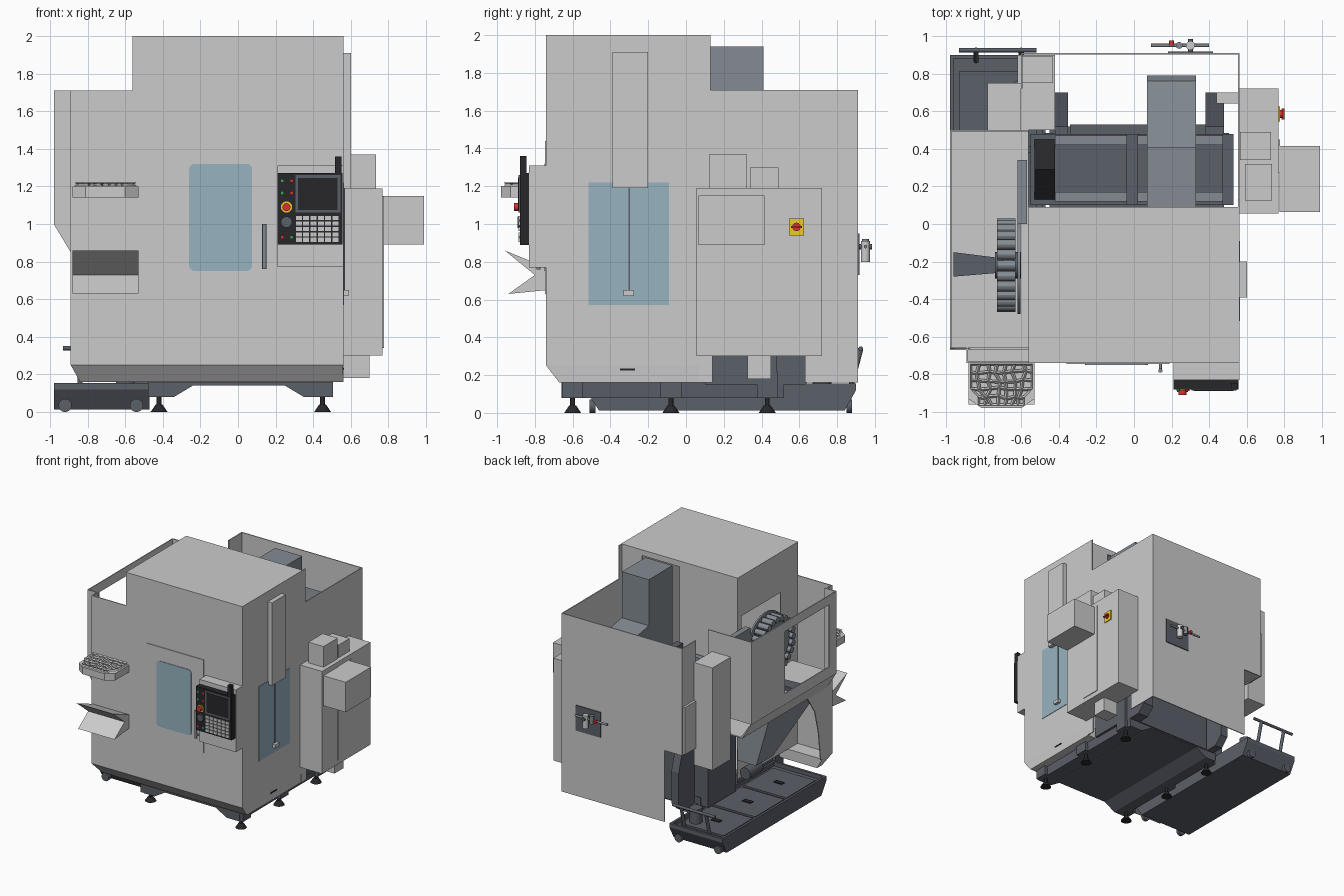
import bpy, bmesh, math, random
from mathutils import Vector

if "Cube" in bpy.data.objects:
    bpy.data.objects.remove(bpy.data.objects["Cube"])
random.seed(4)

def mat(name, *rgb):
    m = bpy.data.materials.new(name)
    m.diffuse_color = (*rgb, 1)
    m.use_nodes = True
    m.node_tree.nodes["Principled BSDF"].inputs["Base Color"].default_value = m.diffuse_color
    return m
DARK = mat("dark_paint", .105, .115, .14)
BLACK = mat("black", .02, .02, .024)
STEEL = mat("steel", .23, .26, .29)
SILVER = mat("silver", .6, .6, .6)
GLASS = mat("glass", .31, .45, .53)
RED, GREEN = mat("red", .7, .03, .03), mat("green", .05, .35, .1)
YELLOW = mat("yellow", .85, .6, .02)
smooth = []

def finish(name, bm, m=None):
    bmesh.ops.recalc_face_normals(bm, faces=bm.faces)
    me = bpy.data.meshes.new(name)
    bm.to_mesh(me)
    bm.free()
    ob = bpy.data.objects.new(name, me)
    bpy.context.collection.objects.link(ob)
    if m:
        me.materials.append(m)
    return ob

def prism(name, pts, axis, c0, c1, m=None, hole=None):
    """Extrude a 2D outline along an axis; hole has as many points as pts."""
    put = {'x': lambda p, c: (c, *p), 'y': lambda p, c: (p[0], c, p[1]), 'z': lambda p, c: (*p, c)}[axis]
    bm = bmesh.new()
    n = len(pts)
    loop = lambda ps, c: [bm.verts.new(put(p, c)) for p in ps]
    def walls(a, b):
        for i in range(n):
            j = (i + 1) % n
            bm.faces.new((a[i], a[j], b[j], b[i]))
    A, B = loop(pts, c0), loop(pts, c1)
    walls(A, B)
    if hole:
        C, D = loop(hole, c0), loop(hole, c1)
        walls(C, D); walls(A, C); walls(B, D)
    else:
        bm.faces.new(A); bm.faces.new(B)
    return finish(name, bm, m)

def rect(a0, a1, b0, b1):
    return [(a0, b0), (a1, b0), (a1, b1), (a0, b1)]

def box(name, x0, x1, y0, y1, z0, z1, m=None):
    return prism(name, rect(x0, x1, y0, y1), 'z', z0, z1, m)

def frustum(name, low, z0, high, z1, m=None):
    bm = bmesh.new()
    A = [bm.verts.new((*p, z0)) for p in rect(*low)]
    B = [bm.verts.new((*p, z1)) for p in rect(*high)]
    bm.faces.new(A); bm.faces.new(B)
    for i in range(4):
        bm.faces.new((A[i], A[i-1], B[i-1], B[i]))
    return finish(name, bm, m)

def rod(name, p, q, r, m=None, r2=None, seg=20):
    p, q = Vector(p), Vector(q)
    bm = bmesh.new()
    bmesh.ops.create_cone(bm, cap_ends=True, segments=seg, radius1=r, radius2=r if r2 is None else r2, depth=(q-p).length)
    ob = finish(name, bm, m)
    ob.rotation_mode = 'QUATERNION'
    ob.rotation_quaternion = (q-p).to_track_quat('Z', 'Y')
    ob.location = (p+q)/2
    smooth.append(ob)
    return ob

def rounded(x0, x1, z0, z1, r):
    out = []
    for cx, cz, a in ((x1-r, z1-r, 0), (x0+r, z1-r, 90), (x0+r, z0+r, 180), (x1-r, z0+r, 270)):
        for k in range(5):
            t = math.radians(a + k*22.5)
            out.append((cx + r*math.cos(t), cz + r*math.sin(t)))
    return out

# Sheet metal enclosure
T = .008
prism("front_wall", [(-.89, .25), (.56, .25), (.56, 2), (-.56, 2), (-.56, 1.71), (-.89, 1.71)], 'y', -.74, -.74+T)
prism("right_wall", [(-.74, .25), (.07, .25), (.07, .16), (.14, .16), (.14, .3), (.63, .3), (.63, .16),
                     (.91, .16), (.91, 1.71), (.13, 1.71), (.13, 2), (-.74, 2)], 'x', .56-T, .56)
prism("back_wall", [(-.43, .16), (.56, .16), (.56, 1.71), (-.6, 1.71), (-.6, .78), (-.43, .78)], 'y', .91-T, .91)
box("roof", -.56, .56, -.74, .09, 2-T, 2)
prism("inner_left_wall", rect(-.74, .09, .25, 2), 'x', -.56, -.56+T, None, rect(-.5, .04, 1.05, 1.65))
prism("inner_back_wall", rect(-.56, .56, 1.0, 2), 'y', .09-T, .09, None, rect(0, .36, 1.1, 1.95))
box("rear_left_wall", -.6, -.6+T, .72, .91, .78, 1.71)
frustum("front_skirt", (-.45, .555, -.67, .07), .16, (-.45, .56, -.74, .07), .25)
frustum("front_skirt_left", (-.84, -.45, -.67, -.6), .16, (-.89, -.45, -.74, -.6), .25)
box("skirt_slot", .555, .563, -.35, -.27, .225, .235, BLACK)

# Tool magazine housing on the left
prism("left_panel", rect(-.66, .5, 1, 1.71), 'x', -.98, -.98+T, None, rect(-.57, .04, 1.09, 1.63))
prism("left_housing_front", [(-.98, 1.71), (-.98, 1), (-.89, .85), (-.87, .85), (-.87, 1.71)], 'y', -.67, -.67+T)
box("left_housing_back", -.98, -.56, .5-T, .5, 1, 1.71)
prism("left_housing_floor", [(-.98, 1.01), (-.98, 1), (-.89, .85), (-.56, .85), (-.56, .86), (-.88, .86)], 'y', -.67, .5)
box("left_housing_shelf", -.98, -.56, -.66, .5, .995, 1.0)
prism("lower_left_wall", [(-.74, .25), (-.58, .25), (-.55, .5), (-.5, .7), (-.4, .85), (-.66, .87), (-.66, 1.71), (-.74, 1.71)],
      'x', -.89, -.89+T)
frustum("chip_funnel", (-.78, -.6, -.08, .15), .45, (-.88, -.57, -.55, .12), .85, STEEL)
rod("chute_motor", (-.68, -.02, .36), (-.68, .16, .36), .05, DARK)
box("rear_tall_box", -.78, -.6, .5, .75, .64, 1.53)
box("rear_low_box", -.62, -.42, .5, .9, .79, 1.2)
box("rear_cover_box", -.6, -.43, .75, .89, 1.2, 1.3)

# Tool magazine wheel
cy, cz = -.22, 1.34
rod("magazine_disc", (-.7, cy, cz), (-.64, cy, cz), .2, STEEL, seg=48)
rod("magazine_back_plate", (-.62, cy, cz), (-.605, cy, cz), .26, STEEL, seg=48)
rod("magazine_hub", (-.74, cy, cz), (-.6, cy, cz), .07, DARK)
for i in range(24):
    a = i*math.tau/24
    y, z = cy + .222*math.cos(a), cz + .222*math.sin(a)
    rod("tool_pocket", (-.73, y, z), (-.63, y, z), .027, STEEL, seg=12)
prism("magazine_chute", [(-.96, -.15), (-.96, -.28), (-.72, -.26), (-.72, -.18)], 'z', 1.0, 1.04, DARK)
box("tool_changer_plate", -.62, -.57, 0, .34, 1.0, 1.55, STEEL)

# Interior column and spindle drive
box("column", -.55, .5, .1, .48, .15, 1.2, DARK)
for y in (.12, .42):
    box("column_rail", -.42, .5, y, y+.05, 1.2, 1.25, STEEL)
for x0, x1 in ((-.42, -.35), (.38, .48)):
    prism("column_brace", [(.48, .15), (.63, .15), (.7, .22), (.7, .5), (.52, 1.1), (.48, 1.1)], 'x', x0, x1, DARK)
box("column_back", -.34, .38, .48, .53, .15, 1.0, DARK)
box("spindle_drive_cover", .07, .33, .085, .41, 1.0, 1.94, STEEL)
prism("cable_housing", [(.41, .9), (.79, .9), (.79, 1.4), (.76, 1.48), (.41, 1.54)], 'x', .07, .33, STEEL)
for x in (-.04, .47):
    box("saddle_block", x, x+.06, .1, .48, 1.2, 1.3, DARK)
prism("head_bellows", [(.13, 1.2), (.45, 1.2), (.29, 1.32)], 'x', -.53, -.42, BLACK)

# Cast base with feet
prism("base_casting", [(-.45, .16), (-.44, .08), (-.34, .08), (-.24, .14), (.25, .14), (.35, .08), (.475, .08), (.48, .16)],
      'y', -.66, .52, DARK)
for x in (-.42, .45):
    for y in (-.6, -.08, .43):
        box("foot_bracket", x-.06, x+.055, y-.055, y+.055, .08, .22, DARK)
        rod("foot_stem", (x, y, .03), (x, y, .14), .013, BLACK)
        rod("foot_pad", (x, y, 0), (x, y, .04), .045, BLACK, .018)

# Chip tray with casters and handle
frustum("chip_tray", (-.98, -.47, -.46, .84), .012, (-.98, -.47, -.53, .9), .12, DARK)
prism("chip_tray_rim", rect(-.98, -.47, -.53, .9), 'z', .12, .155, DARK, rect(-.96, -.49, -.51, .88))
for i in range(3):
    box("tray_lid", -.93, -.52, -.45+i*.43, -.05+i*.43, .12, .135, DARK)
    box("tray_lid_grip", -.76, -.68, -.27+i*.43, -.23+i*.43, .133, .142, BLACK)
for x in (-.92, -.54):
    for y in (-.51, .85):
        rod("caster", (x, y, .035), (x, y+.03, .035), .035, DARK)
for x in (-.84, -.6):
    rod("handle_post", (x, .87, .13), (x, .925, .34), .014, DARK)
rod("handle_bar", (-.93, .925, .34), (-.52, .925, .34), .012, DARK)
rod("tray_pump", (-.6, .72, .13), (-.6, .72, .26), .05, DARK)

# Front door
prism("door_frame", rect(-.36, .19, .63, 1.44), 'y', -.746, -.735)
prism("door_window", rounded(-.26, .075, .75, 1.32, .03), 'y', -.75, -.735, GLASS)
rod("door_handle", (.14, -.78, .76), (.14, -.78, 1.0), .011, STEEL)
for z in (.78, .98):
    rod("door_handle_mount", (.14, -.78, z), (.14, -.74, z), .008, STEEL)

# Right side window and vertical duct
box("side_window", .55, .564, -.515, -.09, .57, 1.22, GLASS)
box("side_window_bar", .56, .57, -.305, -.297, .62, 1.19, DARK)
box("side_window_latch", .56, .59, -.33, -.275, .62, .65, SILVER)
box("side_duct", .555, .6, -.39, -.2, 1.19, 1.91)

# Electrical cabinet
box("cabinet", .56, .77, .055, .72, .3, 1.19)
box("cabinet_door", .77, .776, .27, .45, .34, 1.15)
box("cabinet_top_tall", .59, .735, .125, .32, 1.19, 1.37)
box("cabinet_top_low", .565, .73, .34, .49, 1.19, 1.3)
box("cabinet_cooler", .775, .99, .065, .415, .89, 1.15)
box("cabinet_foot", .56, .7, .325, .45, .18, .3)
box("cabinet_duct", .44, .56, .64, .7, .95, 1.1)
box("switch_plate", .77, .778, .545, .625, .94, 1.03, YELLOW)
rod("switch_knob", (.775, .585, .985), (.79, .585, .985), .022, RED)
box("switch_lever", .785, .8, .555, .615, .98, .99, RED)

# Control panel
box("control_box", .21, .56, -.83, -.735, .77, 1.31)
box("control_panel", .21, .555, -.88, -.83, .89, 1.27, BLACK)
box("screen_bezel", .305, .545, -.886, -.88, 1.06, 1.26, DARK)
box("screen", .32, .53, -.889, -.88, 1.075, 1.245, BLACK)
for r in range(5):
    for c in range(6):
        box("key", .308+c*.039, .34+c*.039, -.887, -.88, .905+r*.029, .927+r*.029, SILVER)
for i, (x, z) in enumerate(((.235, 1.23), (.285, 1.23), (.235, 1.165), (.285, 1.165), (.285, .93), (.235, .93))):
    rod("button", (x, -.88, z), (x, -.888, z), .01, GREEN if i % 2 == 0 else RED)
rod("selector_dial", (.258, -.88, 1.01), (.258, -.893, 1.01), .03, DARK)
rod("stop_button_ring", (.258, -.88, 1.09), (.258, -.886, 1.09), .03, YELLOW)
rod("stop_button", (.258, -.88, 1.09), (.258, -.91, 1.09), .021, RED)
box("signal_post", .515, .55, -.88, -.845, 1.27, 1.36, BLACK)

# Shelf and tool tray on the front left
prism("document_shelf", [(-.74, .77), (-.96, .86), (-.8, .73), (-.94, .63), (-.74, .65)], 'x', -.88, -.53)
prism("tool_tray", [(-.88, -.74), (-.88, -.93), (-.81, -.98), (-.6, -.98), (-.53, -.93), (-.53, -.74)], 'z', 1.14, 1.2)
bm = bmesh.new()
bmesh.ops.create_grid(bm, x_segments=7, y_segments=5, size=.5)
for v in bm.verts:
    j = 0 if max(abs(v.co.x), abs(v.co.y)) > .49 else .05
    x, y = v.co.x + random.uniform(-j, j), v.co.y + random.uniform(-j, j)
    v.co = (-.705 + x*.33*(1 if y > -.3 else .75), -.855 + y*.22, 1.212)
lattice = finish("tool_tray_lattice", bm)
w = lattice.modifiers.new("wire", 'WIREFRAME')
w.thickness = .018

# Air unit on the back
box("air_plate", .18, .42, .908, .918, .73, .95, DARK)
rod("air_pipe", (.09, .95, .88), (.4, .95, .88), .009, STEEL)
rod("air_filter", (.3, .95, .8), (.3, .95, .91), .024, SILVER)
rod("air_regulator", (.24, .95, .85), (.24, .95, .92), .018, STEEL)
rod("air_mount", (.3, .91, .88), (.3, .985, .88), .014, DARK)
rod("air_knob", (.2, .95, .88), (.2, .975, .88), .014, RED)

for ob in bpy.data.objects:
    ob.select_set(ob in smooth)
bpy.context.view_layer.objects.active = smooth[0]
bpy.ops.object.shade_smooth_by_angle()
